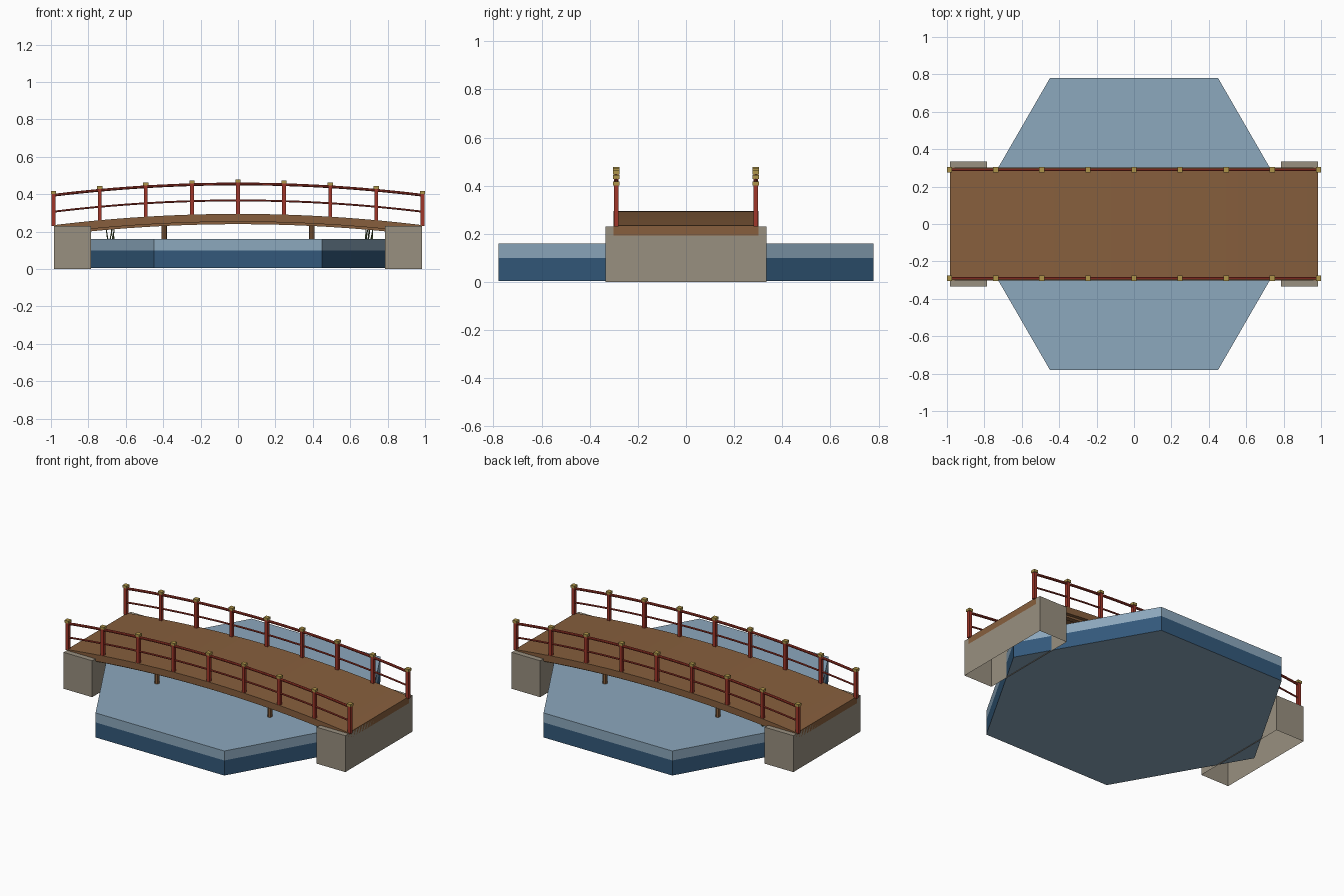
import bpy, bmesh, math, random
from mathutils import Vector

if "Cube" in bpy.data.objects:
    bpy.data.objects.remove(bpy.data.objects["Cube"])

random.seed(4)


def mat(name, hexcol):
    def lin(c):
        c /= 255
        return c / 12.92 if c <= 0.04045 else ((c + 0.055) / 1.055) ** 2.4
    m = bpy.data.materials.new(name)
    m.diffuse_color = [lin(int(hexcol[i:i + 2], 16)) for i in (0, 2, 4)] + [1]
    m.use_nodes = True
    m.node_tree.nodes["Principled BSDF"].inputs["Base Color"].default_value = m.diffuse_color
    return m


STONE = mat("stone", "999080")
WOOD = mat("brown wood", "875F3D")
RED = mat("red paint", "A03629")
GOLD = mat("gold cap", "AF954A")
WATER = mat("light water", "8CA8BD")
DEEP = mat("deep water", "33597B")
GREEN = mat("reed green", "5A6B42")

HALF = 0.985          # half length of the deck
RAIL_Y = 0.29


def arch(x):
    """Height of the deck surface along the bridge."""
    return 0.295 - 0.06 * (x / HALF) ** 2


def finish(bm, name, *materials):
    me = bpy.data.meshes.new(name)
    bm.to_mesh(me)
    bm.free()
    for m in materials:
        me.materials.append(m)
    ob = bpy.data.objects.new(name, me)
    bpy.context.collection.objects.link(ob)
    return ob


def box(name, x, y, z, material, open_bottom=False):
    """Box from (min, max) ranges."""
    bm = bmesh.new()
    bmesh.ops.create_cube(bm, size=1)
    for v in bm.verts:
        v.co = [r[0] if c < 0 else r[1] for c, r in zip(v.co, (x, y, z))]
    if open_bottom:
        bm.normal_update()
        bmesh.ops.delete(bm, geom=[f for f in bm.faces if f.normal.z < -0.5],
                         context='FACES_ONLY')
    return finish(bm, name, material)


def prism(bm, p0, p1, radius, tip, sides):
    """Cylinder or tapered stick between two points."""
    p0, p1 = Vector(p0), Vector(p1)
    res = bmesh.ops.create_cone(bm, cap_ends=True, segments=sides, radius1=radius,
                                radius2=tip, depth=(p1 - p0).length)
    rot = (p1 - p0).to_track_quat('Z', 'Y')
    for v in res["verts"]:
        v.co = rot @ v.co + (p0 + p1) / 2


def arched_strip(name, section, half, material, n=32):
    """Sweep a (y, height above deck) section along the arch."""
    bm = bmesh.new()
    rings = []
    for i in range(n + 1):
        x = -half + 2 * half * i / n
        rings.append([bm.verts.new((x, y, arch(x) + h)) for y, h in section])
    for a, b in zip(rings, rings[1:]):
        for k in range(len(section)):
            j = (k + 1) % len(section)
            bm.faces.new((a[k], a[j], b[j], b[k]))
    bm.faces.new(rings[0])
    bm.faces.new(rings[-1])
    bmesh.ops.recalc_face_normals(bm, faces=bm.faces)
    return finish(bm, name, material)


def rect(y0, y1, low, high):
    return [(y0, low), (y1, low), (y1, high), (y0, high)]


def circle(y, h, r, n=8):
    return [(y + r * math.cos((k + 0.5) * math.tau / n),
             h + r * math.sin((k + 0.5) * math.tau / n)) for k in range(n)]


# pond: hexagonal slab, deep colour on the lower side band
bm = bmesh.new()
rings = [[bm.verts.new((0.9 * math.cos(k * math.pi / 3),
                        0.9 * math.sin(k * math.pi / 3), z)) for k in range(6)]
         for z in (0.005, 0.10, 0.16)]
for level in (0, 1):
    for k in range(6):
        j = (k + 1) % 6
        f = bm.faces.new((rings[level][k], rings[level][j],
                          rings[level + 1][j], rings[level + 1][k]))
        f.material_index = 1 - level
bm.faces.new(rings[0][::-1])
bm.faces.new(rings[2])
finish(bm, "pond", WATER, DEEP)

# arched deck with beams underneath
arched_strip("deck", rect(-0.302, 0.302, -0.042, 0.0), HALF, WOOD)
for s, side in ((-1, "front"), (1, "back")):
    arched_strip(side + "_beam", rect(s * 0.265 - 0.015, s * 0.265 + 0.015,
                                      -0.055, -0.035), 0.95, WOOD)

# abutments (open underneath) and round pond supports
for sx, end in ((-1, "left"), (1, "right")):
    box(end + "_abutment", sorted((sx * 0.785, sx * 0.985)), (-0.335, 0.335),
        (0, 0.23), STONE, open_bottom=True)
    for sy, side in ((-1, "front"), (1, "back")):
        bm = bmesh.new()
        prism(bm, (sx * 0.395, sy * 0.245, 0.08), (sx * 0.395, sy * 0.245, 0.25),
              0.015, 0.015, 8)
        finish(bm, f"{end}_{side}_support", WOOD)

# railings: nine posts with caps and two round curved rails on each side
for sy, side in ((-1, "front"), (1, "back")):
    y = sy * RAIL_Y
    for i in range(9):
        x = (i - 4) * 0.2465
        z = arch(x)
        box(f"{side}_post_{i}", (x - 0.010, x + 0.010), (y - 0.010, y + 0.010),
            (z - 0.005, z + 0.168), RED)
        box(f"{side}_cap_{i}", (x - 0.014, x + 0.014), (y - 0.014, y + 0.014),
            (z + 0.167, z + 0.183), GOLD)
    arched_strip(side + "_top_rail", circle(y, 0.160, 0.008), 0.986, RED)
    arched_strip(side + "_middle_rail", circle(y, 0.072, 0.0055), 0.986, RED)

# thin reeds under the deck near the abutments
for cx, cy, name in ((-0.68, 0.19, "left_reeds"), (0.70, -0.19, "right_reeds")):
    bm = bmesh.new()
    for k in range(7):
        a = k * math.tau / 7
        bx, by = cx + 0.018 * math.cos(a), cy + 0.018 * math.sin(a)
        prism(bm, (bx, by, 0.155),
              (bx + random.uniform(-0.02, 0.02), by + random.uniform(-0.02, 0.02),
               random.uniform(0.23, 0.26)), 0.004, 0.001, 4)
    finish(bm, name, GREEN)
